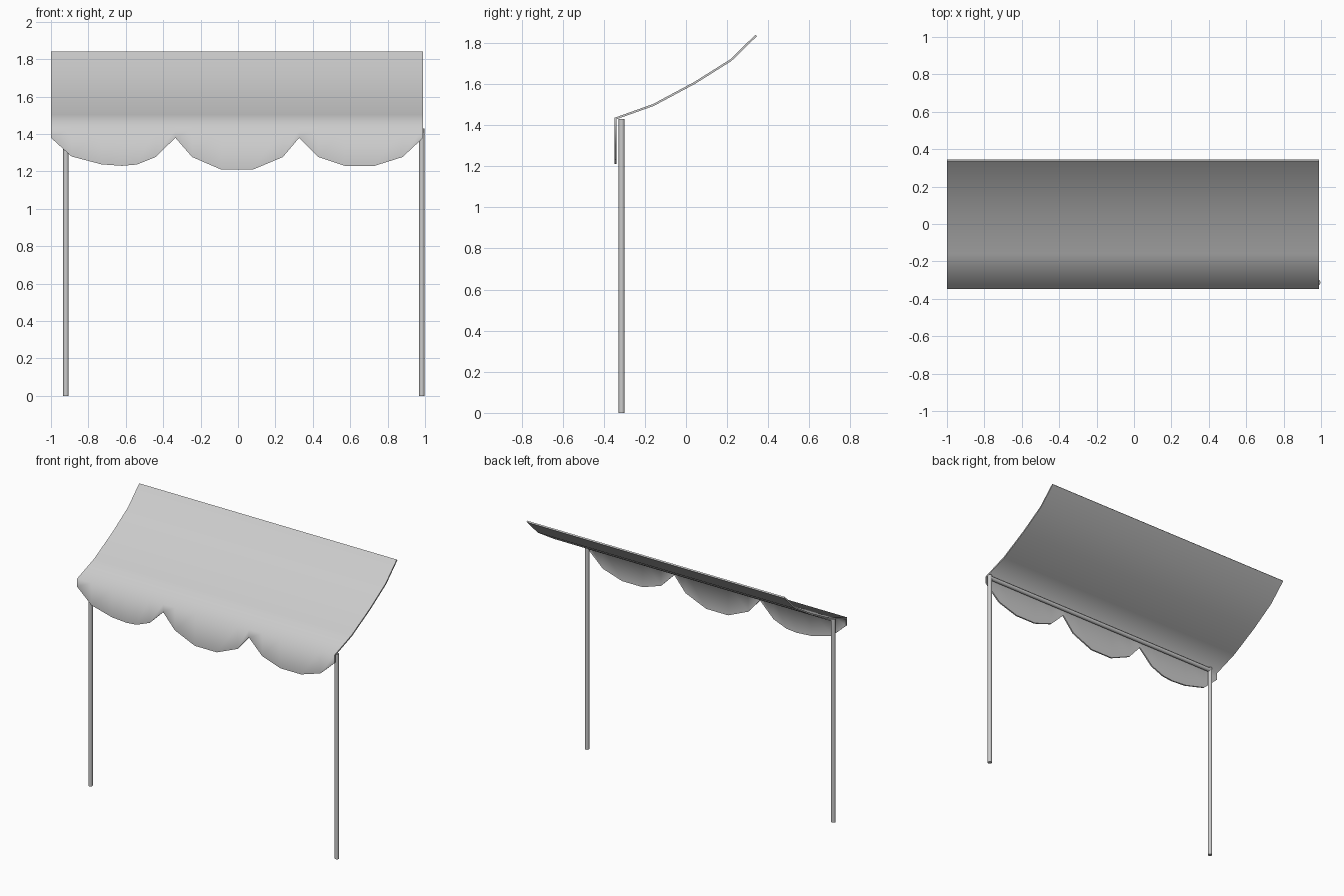
import bpy, bmesh
from mathutils import Vector

if "Cube" in bpy.data.objects:
    bpy.data.objects.remove(bpy.data.objects["Cube"])


def finish(name, bm):
    mesh = bpy.data.meshes.new(name)
    bm.to_mesh(mesh)
    bm.free()
    obj = bpy.data.objects.new(name, mesh)
    bpy.context.collection.objects.link(obj)
    bpy.ops.object.select_all(action='DESELECT')
    obj.select_set(True)
    bpy.context.view_layer.objects.active = obj
    return obj


def rod(name, a, b, radius=0.0145, sides=12):
    a, b = Vector(a), Vector(b)
    bm = bmesh.new()
    bmesh.ops.create_cone(bm, cap_ends=True, segments=sides, radius1=radius,
                          radius2=radius, depth=(b - a).length)
    turn = (b - a).to_track_quat('Z', 'Y').to_matrix().to_4x4()
    turn.translation = (a + b) / 2
    bm.transform(turn)
    finish(name, bm)
    bpy.ops.object.shade_smooth_by_angle(angle=0.7)


# Scalloped lower hem: three hanging lobes
hem = [(-1, 1.38), (-0.89, 1.28), (-0.73, 1.238), (-0.62, 1.23), (-0.54, 1.237),
       (-0.44, 1.277), (-0.335, 1.38), (-0.245, 1.277), (-0.09, 1.21), (0.08, 1.21),
       (0.24, 1.277), (0.327, 1.38), (0.43, 1.277), (0.57, 1.23), (0.73, 1.23),
       (0.88, 1.277), (0.99, 1.38)]
# Sagging roof profile, from the front fold to the back edge
roof = [(-0.347, 1.436), (-0.16, 1.503), (0.04, 1.61), (0.215, 1.72), (0.338, 1.84)]

# Cloth: one sheet covering both valance and roof
bm = bmesh.new()
cols = [[bm.verts.new((x, y, z)) for y, z in [(-0.347, low)] + roof] for x, low in hem]
for left, right in zip(cols, cols[1:]):
    for j in range(len(left) - 1):
        bm.faces.new((left[j], right[j], right[j + 1], left[j + 1]))
cloth = finish("awning_cloth", bm)
mod = cloth.modifiers.new("thickness", 'SOLIDIFY')
mod.thickness = 0.01
mod.offset = -1
mod.use_even_offset = True
bpy.ops.object.modifier_apply(modifier=mod.name)
bpy.ops.object.shade_smooth_by_angle(angle=1.4)

# Front poles and the crossbar joining them
for name, x in (("left_pole", -0.92), ("right_pole", 0.983)):
    rod(name, (x, -0.313, 0), (x, -0.313, 1.43))
rod("crossbar", (-0.92, -0.313, 1.413), (0.983, -0.313, 1.413))
